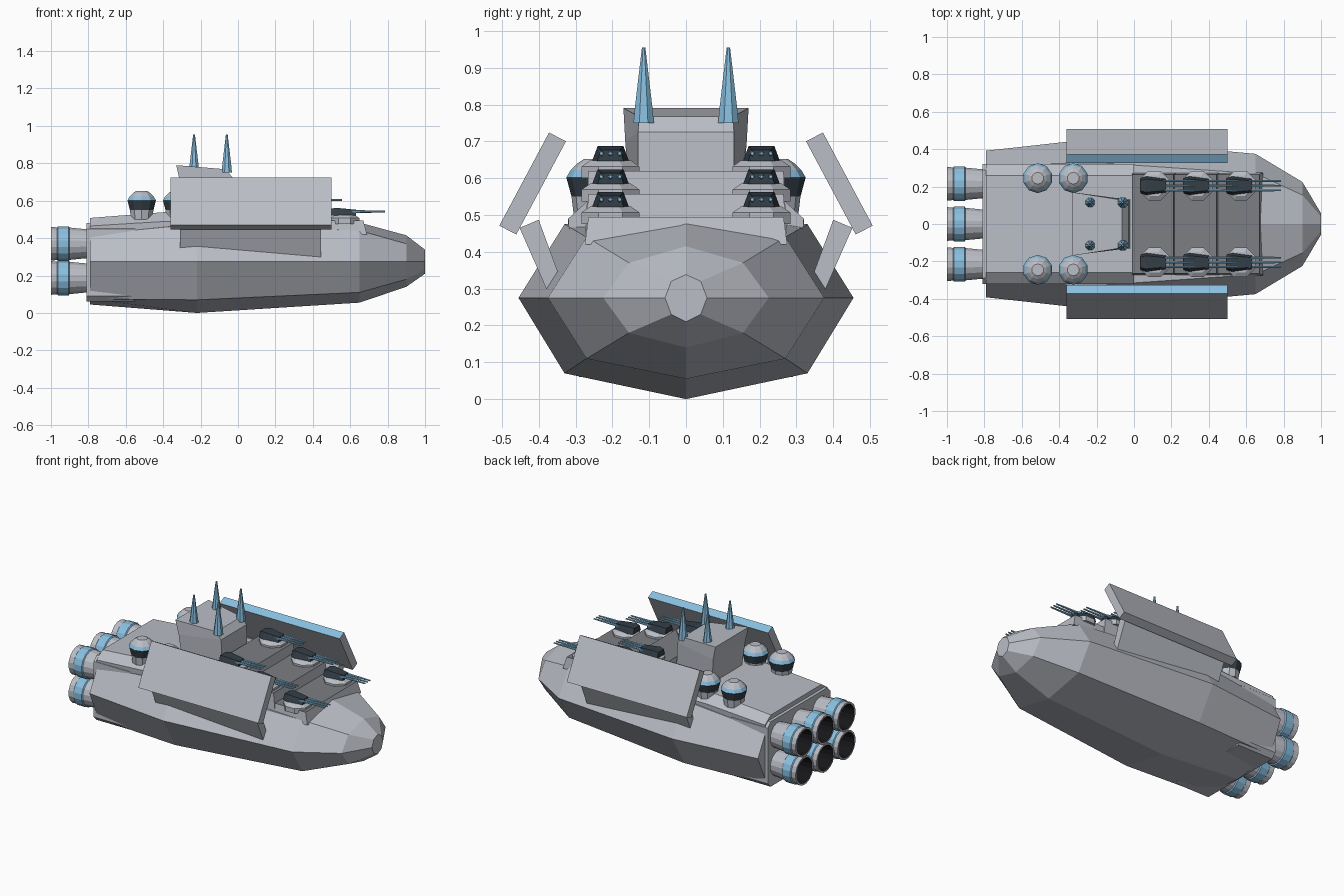
import bpy, bmesh, math
from mathutils import Vector

if "Cube" in bpy.data.objects:
    bpy.data.objects.remove(bpy.data.objects["Cube"])


def material(name, rgb):
    m = bpy.data.materials.new(name)
    m.diffuse_color = (*rgb, 1)
    m.use_nodes = True
    m.node_tree.nodes["Principled BSDF"].inputs["Base Color"].default_value = m.diffuse_color
    return m


HULL = material("light_grey", (0.49, 0.51, 0.56))
DECK = material("deck_grey", (0.20, 0.21, 0.23))
BLUE = material("pale_blue", (0.25, 0.52, 0.74))
DARK = material("dark_slate", (0.035, 0.05, 0.065))
BLACK = material("engine_black", (0.008, 0.008, 0.01))


def loft(name, rings, mats=(HULL,), rule=None, seg_mats=None):
    """Skin equal-length rings of points and cap both ends."""
    bm = bmesh.new()
    vs = [[bm.verts.new(p) for p in r] for r in rings]
    n = len(rings[0])
    for k, (a, b) in enumerate(zip(vs, vs[1:])):
        for i in range(n):
            j = (i + 1) % n
            f = bm.faces.new((a[i], a[j], b[j], b[i]))
            f.material_index = seg_mats[k] if seg_mats else 0
    for ring, k in ((vs[0], 0), (vs[-1], -1)):
        f = bm.faces.new(ring)
        f.material_index = seg_mats[k] if seg_mats else 0
    bmesh.ops.recalc_face_normals(bm, faces=bm.faces)
    if rule:
        for f in bm.faces:
            f.material_index = rule(f)
    me = bpy.data.meshes.new(name)
    bm.to_mesh(me)
    bm.free()
    for m in mats:
        me.materials.append(m)
    ob = bpy.data.objects.new(name, me)
    bpy.context.collection.objects.link(ob)
    return ob


def lathe(name, origin, axis, profile, n, mats=(HULL,), seg_mats=None):
    """Spin (distance, radius) pairs about the x or z axis."""
    o, rings = Vector(origin), []
    for d, r in profile:
        ring = []
        for i in range(n):
            t = 2 * math.pi * (i + 0.5) / n
            c, s = r * math.cos(t), r * math.sin(t)
            ring.append(o + Vector((d, c, s) if axis == "x" else (c, s, d)))
        rings.append(ring)
    return loft(name, rings, mats, None, seg_mats)


def prism(name, x0, x1, profile, mats=(HULL,), rule=None):
    return loft(name, [[(x, y, z) for y, z in profile] for x in (x0, x1)], mats, rule)


def mirrored(half):
    """Close a half section (bottom to top, y >= 0) across y = 0."""
    return half + [(-y, z) for y, z in reversed(half) if y > 0]


# faceted hull: x, keel z, lower corner, wide corner, upper corner, ridge z
sections = [
    (-0.79, 0.045, (0.30, 0.075), (0.392, 0.275), (0.31, 0.42), 0.45),
    (-0.22, 0.0, (0.33, 0.07), (0.455, 0.275), (0.33, 0.475), 0.485),
    (0.65, 0.055, (0.27, 0.11), (0.375, 0.275), (0.27, 0.44), 0.483),
    (0.90, 0.14, (0.155, 0.18), (0.225, 0.275), (0.155, 0.37), 0.415),
    (1.00, 0.21, (0.04, 0.23), (0.057, 0.275), (0.04, 0.32), 0.338),
]
loft("hull", [[(x, y, z) for y, z in mirrored([(0, k), lo, w, up, (0, t)])]
              for x, k, lo, w, up, t in sections])

# aft engine block and sloping aft deck
prism("engine_block", -0.81, -0.55, mirrored([(0.29, 0.06), (0.32, 0.09), (0.32, 0.45), (0.29, 0.48)]))
loft("aft_deck", [[(x, y, z) for y, z in mirrored([(0.31, 0.35), (0.32, s), (0.26, t)])]
                  for x, s, t in ((-0.79, 0.465, 0.508), (-0.38, 0.49, 0.54), (0.0, 0.49, 0.545))])

# stepped gun decks with dark tops
for i, (front, top) in enumerate(((0.68, 0.495), (0.45, 0.557), (0.22, 0.62))):
    x0 = -0.01
    loft(f"gun_deck_{i + 1}",
         [[(x0, -0.275, 0.42), (front + 0.01, -0.275, 0.42), (front + 0.01, 0.275, 0.42), (x0, 0.275, 0.42)],
          [(x0, -0.265, top), (front - 0.01, -0.265, top), (front - 0.01, 0.265, top), (x0, 0.265, top)]],
         (HULL, DECK), lambda f: 1 if f.normal.z > 0.9 else 0)

    # a turret on each side: base, gun house, three barrels
    for s, side in ((-1, "right"), (1, "left")):
        cx, cy = front - 0.11, s * 0.205
        tag = f"{side}_{i + 1}"
        lathe("turret_base_" + tag, (cx, cy, top), "z",
              [(-0.02, 0.085), (0.012, 0.085), (0.028, 0.06)], 8)
        z = top + 0.027
        loft("gun_house_" + tag,
             [[(cx + dx, cy - w, z), (cx + dx, cy + w, z),
               (cx + dx, cy + 0.7 * w, z + h), (cx + dx, cy - 0.7 * w, z + h)]
              for dx, w, h in ((-0.075, 0.04, 0.035), (-0.045, 0.05, 0.04), (0.06, 0.036, 0.03))], (DARK,))
        for b in (-1, 0, 1):
            lathe(f"barrel_{tag}_{b + 2}", (cx, cy + b * 0.025, z + 0.02), "x",
                  [(0.03, 0.008), (0.11, 0.007), (0.215, 0.005)], 6, (BLUE,))

# bridge tower, flared towards the top with a raked front
loft("bridge_tower", [[(xa, -ya, za), (xb, -yb, zb), (xb, yb, zb), (xa, ya, za)]
                      for xa, ya, za, xb, yb, zb in (
                          (-0.29, 0.15, 0.50, -0.02, 0.13, 0.50),
                          (-0.31, 0.165, 0.70, -0.03, 0.13, 0.725),
                          (-0.33, 0.17, 0.79, -0.065, 0.128, 0.768))])

for s, side in ((-1, "right"), (1, "left")):
    # antenna spires on the bridge roof
    for x, place in ((-0.235, "rear"), (-0.06, "front")):
        lathe(f"spire_{place}_{side}", (x, s * 0.115, 0), "z",
              [(0.75, 0.03), (0.79, 0.026), (0.955, 0.005)], 8, (BLUE,))

    # sensor domes: dark flared base, blue ring, light cap
    for x, place in ((-0.515, "rear"), (-0.325, "front")):
        lathe(f"dome_{place}_{side}", (x, s * 0.245, 0), "z",
              [(0.50, 0.06), (0.55, 0.066), (0.602, 0.08), (0.622, 0.068), (0.64, 0.05), (0.652, 0.032)],
              10, (HULL, DARK, BLUE), [0, 1, 2, 0, 0])

    # tilted armour shield with a blue upper edge, and its support plate
    prism("armour_shield_" + side, -0.36, 0.50,
          [(s * y, z) for y, z in ((0.326, 0.70), (0.372, 0.724), (0.507, 0.471), (0.461, 0.447))],
          (HULL, BLUE), lambda f: 1 if f.normal.z > 0.6 else 0)
    prism("shield_support_" + side, -0.31, 0.445,
          [(s * y, z) for y, z in ((0.40, 0.487), (0.452, 0.465), (0.375, 0.29), (0.335, 0.31))])

# six hollow engine nozzles with blue bands
for y in (-0.215, 0, 0.215):
    for z in (0.187, 0.37):
        col = {-0.215: "right", 0: "middle", 0.215: "left"}[y]
        lathe(f"engine_{col}_{'lower' if z < 0.3 else 'upper'}", (0, y, z), "x",
              [(-0.74, 0.078), (-0.82, 0.08), (-0.90, 0.088), (-0.905, 0.095), (-0.962, 0.095),
               (-0.967, 0.089), (-1.0, 0.092), (-1.0, 0.08), (-0.86, 0.06)],
              16, (HULL, BLUE, BLACK), [0, 0, 1, 1, 1, 0, 0, 2])
